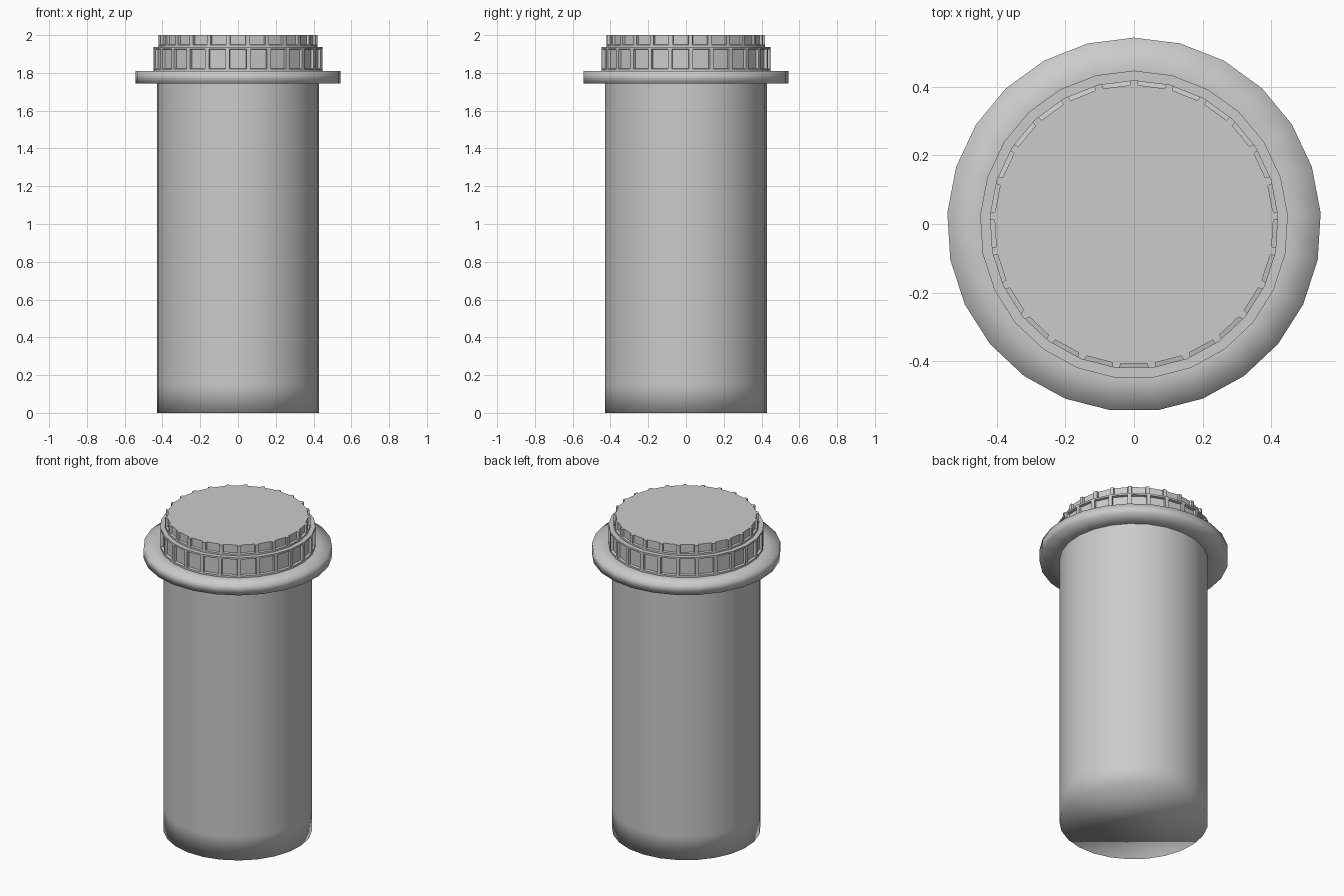
import bpy, bmesh, math

if "Cube" in bpy.data.objects:
    bpy.data.objects.remove(bpy.data.objects["Cube"])

SIDES = 25
OFFSET_Y = -0.002


def lathe(profile):
    """Revolve (radius, z) points, listed from bottom to top along the outside."""
    bm = bmesh.new()
    rings = []
    for r, z in profile:
        ring = []
        for i in range(SIDES):
            a = math.pi / 2 + 2 * math.pi * i / SIDES
            ring.append(bm.verts.new((r * math.cos(a), r * math.sin(a) + OFFSET_Y, z)))
        rings.append(ring)
    rows = []
    for low, high in zip(rings, rings[1:]):
        row = []
        for i in range(SIDES):
            j = (i + 1) % SIDES
            row.append(bm.faces.new((low[i], low[j], high[j], high[i])))
        rows.append(row)
    bm.normal_update()
    return bm, rings, rows


def finish(bm, name, sharp_angle=None):
    mesh = bpy.data.meshes.new(name)
    bm.to_mesh(mesh)
    bm.free()
    ob = bpy.data.objects.new(name, mesh)
    bpy.context.collection.objects.link(ob)
    bpy.ops.object.select_all(action='DESELECT')
    ob.select_set(True)
    bpy.context.view_layer.objects.active = ob
    if sharp_angle is None:
        bpy.ops.object.shade_smooth()
    else:
        bpy.ops.object.shade_smooth_by_angle(angle=math.radians(sharp_angle))
    return ob


def recess(bm, faces, border, depth):
    """Flat frame around each face, then a sunken panel."""
    bmesh.ops.inset_individual(bm, faces=faces, thickness=border, depth=0, use_even_offset=True)
    bm.normal_update()
    bmesh.ops.inset_individual(bm, faces=faces, thickness=0.003, depth=-depth, use_even_offset=True)


# Body: tall tube with closed, softly shaded bottom
bm, rings, rows = lathe([(0.43, 0), (0.43, 0.15), (0.43, 1.743)])
bm.faces.new(rings[0][::-1])
finish(bm, "body")

# Flange: wide collar under the cap
bm, rings, rows = lathe([(0.43, 1.743), (0.545, 1.743), (0.545, 1.81), (0.449, 1.81)])
finish(bm, "flange")

# Cap: two stepped rows of grip panels
TOP = 2.0
bm, rings, rows = lathe([(0.449, 1.81), (0.449, 1.937), (0.421, 1.937), (0.421, TOP)])
recess(bm, rows[0], 0.011, 0.015)
recess(bm, rows[2], 0.011, 0.013)

# Upper panels run open to the top edge
for face in rows[2]:
    ring_verts = set(face.verts)
    for v in face.verts:
        ring_verts.update(e.other_vert(v) for e in v.link_edges)
    for v in ring_verts:
        if v.co.z > 1.975:
            v.co.z = TOP
strips = [f for f in bm.faces if all(v.co.z > TOP - 1e-5 for v in f.verts)]
bmesh.ops.delete(bm, geom=strips, context='FACES')

# Notched lid surface
edges = [e for e in bm.edges if e.is_boundary and all(v.co.z > TOP - 1e-5 for v in e.verts)]
lid = bmesh.ops.edgeloop_fill(bm, edges=edges)["faces"]
bm.normal_update()
for f in lid:
    if f.normal.z < 0:
        f.normal_flip()
finish(bm, "cap", 35)
